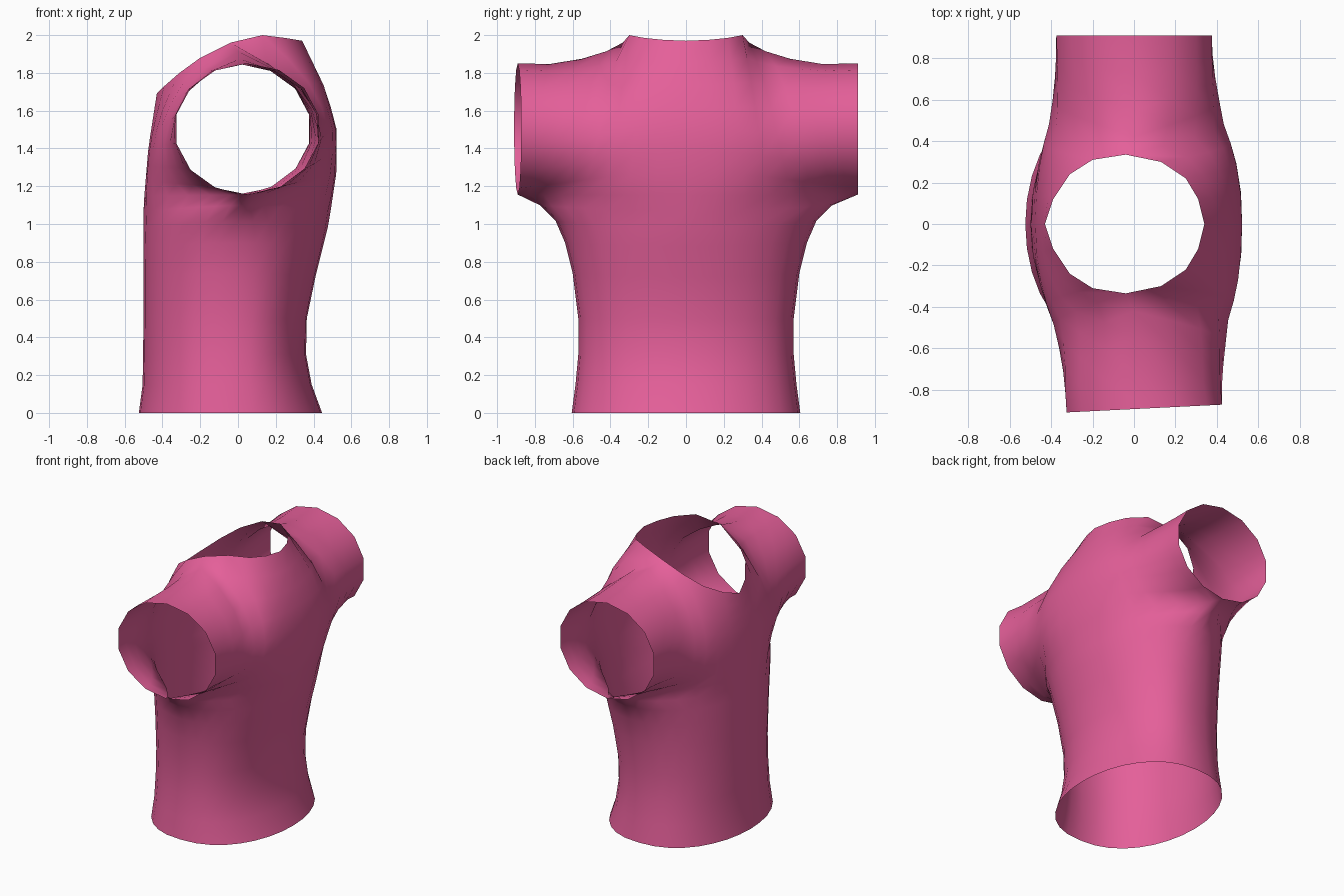
import bpy, bmesh
from math import sin, cos, pi

if "Cube" in bpy.data.objects:
    bpy.data.objects.remove(bpy.data.objects["Cube"])

# Centre-line profiles (z, x) of the back (+x) and front (-x) panels
BACK = [(0, .445), (.15, .39), (.31, .36), (.48, .36), (.72, .41), (1.0, .48),
        (1.28, .522), (1.5, .522), (1.7, .47), (1.97, .34)]
FRONT = [(0, -.525), (.15, -.505), (.5, -.50), (1.1, -.50), (1.4, -.475), (1.69, -.43)]
# Body rows: centre z, side seam z, half width, side seam x, section sharpness
BODY = [(0, 0, .605, -.04, .86), (.15, .15, .585, -.04, .86), (.31, .31, .57, -.03, .86),
        (.50, .50, .57, -.02, .86), (.72, .74, .60, -.01, .9), (.88, .90, .64, 0, .97),
        (.98, 1.02, .69, 0, 1.1), (1.07, 1.10, .77, .01, 1.4)]
# Neckline from the centre to the shoulder, then the shoulder seam
NECK_BACK = [(.34, 0, 1.97), (.31, .12, 1.975), (.25, .22, 1.985), (.13, .30, 2.0)]
NECK_FRONT = [(-.43, 0, 1.69), (-.39, .12, 1.73), (-.31, .24, 1.80), (-.20, .31, 1.88)]
SHOULDER = [(-.04, .335, 1.96), (0, .42, 1.915), (.01, .55, 1.875), (.01, .72, 1.847)]
COLS = [0, .14, .26, .34, .42, .55, .70, .85, 1]
N = len(COLS) - 1
ROWS = 7


def lerp(a, b, t):
    return a + (b - a) * t


def profile(table, z):
    for (z0, x0), (z1, x1) in zip(table, table[1:]):
        if z <= z1:
            return lerp(x0, x1, (z - z0) / (z1 - z0))
    return table[-1][1]


def panel(table, neck, face, side):
    """Rows of points for one quarter of the shirt."""
    rows = []
    # torso below the armpit: elliptical rows, sharper towards the armpit
    for zc, zo, w, xo, e in BODY:
        xc = profile(table, zc)
        row = []
        for k in range(N + 1):
            f = k / N * pi / 2
            c = cos(f) ** e if k < N else 0
            row.append((lerp(xo, xc, c), w * sin(f), lerp(zc, zo, sin(f) ** 2)))
        rows.append(row)
    # chest flowing out into the sleeve
    cx = 0 if side > 0 else .05
    sleeve = []
    for j in range(ROWS + 1):
        a = j / ROWS
        th = (a - .5) * pi
        ex, ez = cx + face * .385 * cos(th), 1.503 + .347 * sin(th)
        length = .91 if side > 0 else .91 - .05 * (ex + .33)
        zc = lerp(1.15, table[-1][0], a)
        xc = profile(table, zc)
        row = []
        for k in range(N + 1):
            t = lerp(sin(k / N * pi / 2), COLS[k], .3 + .7 * a)
            s = t ** lerp(1.65, 1.12, min(1, a * 2))
            s = s * s * (3 - 2 * s)
            row.append((lerp(xc, ex, s), length * t, lerp(zc, ez, s)))
        sleeve.append(row)
    # pull the upper rows towards the neckline and shoulder seam
    top = neck + SHOULDER + [sleeve[-1][-1]]
    delta = [[p - q for p, q in zip(a, b)] for a, b in zip(top, sleeve[-1])]
    for j, row in enumerate(sleeve):
        w = (j / ROWS) ** 3
        rows.append([tuple(p + d * w for p, d in zip(pt, dl)) for pt, dl in zip(row, delta)])
    return [[(x, side * y, z) for x, y, z in r] for r in rows]


# Sew the four quarters into one open shell
bm = bmesh.new()
for table, neck, face in ((BACK, NECK_BACK, 1), (FRONT, NECK_FRONT, -1)):
    for side in (1, -1):
        grid = [[bm.verts.new(p) for p in r] for r in panel(table, neck, face, side)]
        for r0, r1 in zip(grid, grid[1:]):
            for k in range(N):
                quad = [r0[k], r0[k + 1], r1[k + 1], r1[k]]
                bm.faces.new(quad if face * side > 0 else quad[::-1])
bmesh.ops.remove_doubles(bm, verts=bm.verts, dist=.001)
# Relax the armpits a little
soft = [v for v in bm.verts if .9 < v.co.z < 1.3 and .05 < abs(v.co.y) and not v.is_boundary]
bmesh.ops.smooth_vert(bm, verts=soft, factor=.3, use_axis_x=True,
                      use_axis_y=True, use_axis_z=True)
for f in bm.faces:
    f.smooth = True
mesh = bpy.data.meshes.new("shirt")
bm.to_mesh(mesh)
bm.free()
shirt = bpy.data.objects.new("shirt", mesh)
bpy.context.collection.objects.link(shirt)

# Pink cloth
mat = bpy.data.materials.new("pink_cloth")
mat.diffuse_color = (.78, .115, .32, 1)
mat.use_nodes = True
mat.node_tree.nodes["Principled BSDF"].inputs["Base Color"].default_value = mat.diffuse_color
mesh.materials.append(mat)
